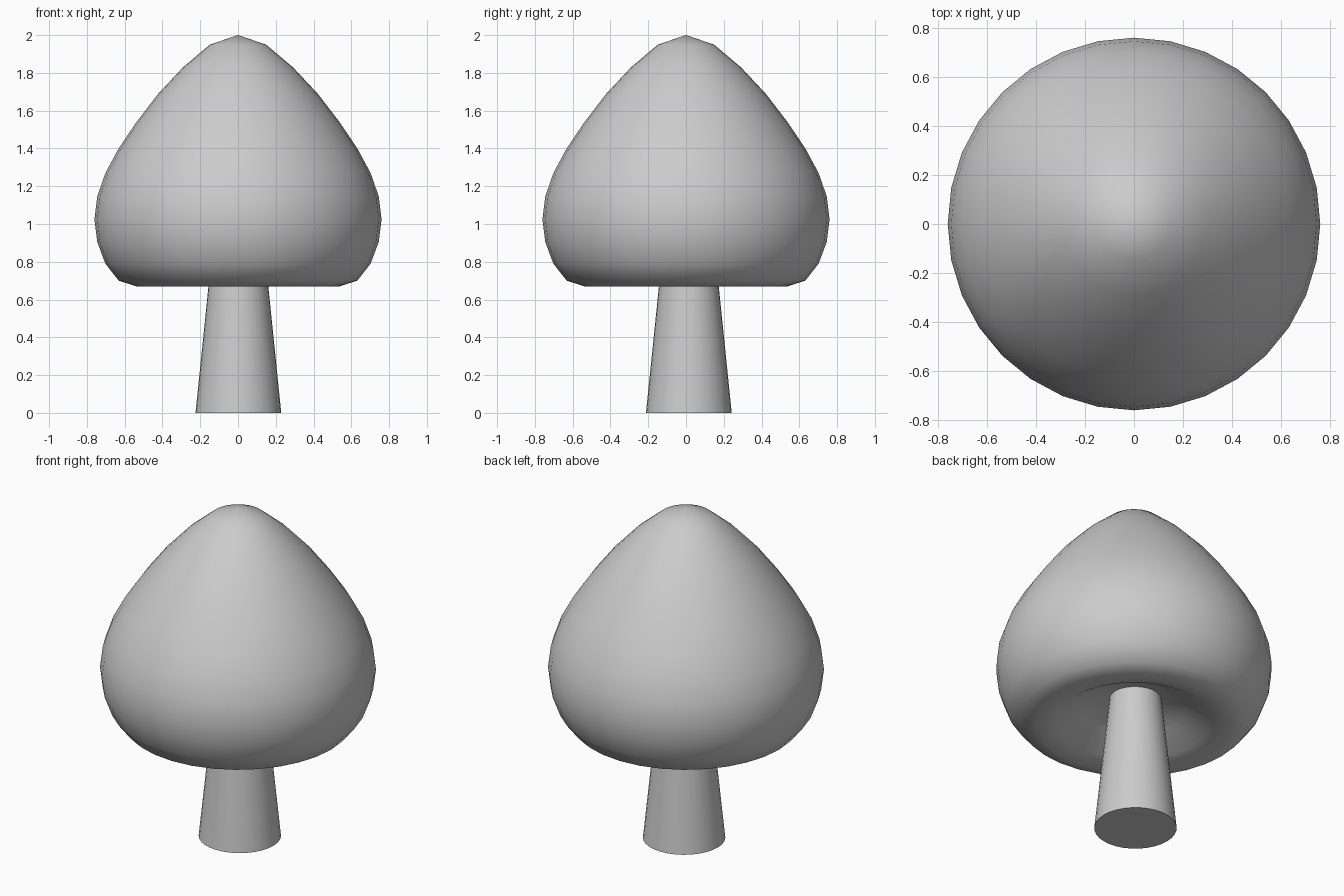
import bpy
from math import pi, sin

if "Cube" in bpy.data.objects:
    bpy.data.objects.remove(bpy.data.objects["Cube"])

# Cap: a 32 x 16 sphere reshaped ring by ring, with a hollowed underside
R = 0.76
ring_heights = [2.0, 1.95, 1.83, 1.69, 1.54, 1.40, 1.27, 1.145, 1.025,
                0.905, 0.79, 0.70, 0.67, 0.69, 0.77, 0.82, 0.835]
bpy.ops.mesh.primitive_uv_sphere_add(segments=32, ring_count=16, radius=R)
cap = bpy.context.object
cap.name = "mushroom_cap"
sphere_z = [R * sin(pi / 2 - i * pi / 16) for i in range(17)]
for v in cap.data.vertices:
    ring = min(range(17), key=lambda i: abs(sphere_z[i] - v.co.z))
    v.co.z = ring_heights[ring]
cap.data.shade_smooth()

# Stem: tapered cylinder running up into the hollow of the cap
depth = 0.9
bpy.ops.mesh.primitive_cone_add(vertices=32, radius1=0.227, radius2=0.135,
                                depth=depth, location=(0.002, 0.015, depth / 2))
stem = bpy.context.object
stem.name = "mushroom_stem"
bpy.ops.object.shade_smooth_by_angle()
